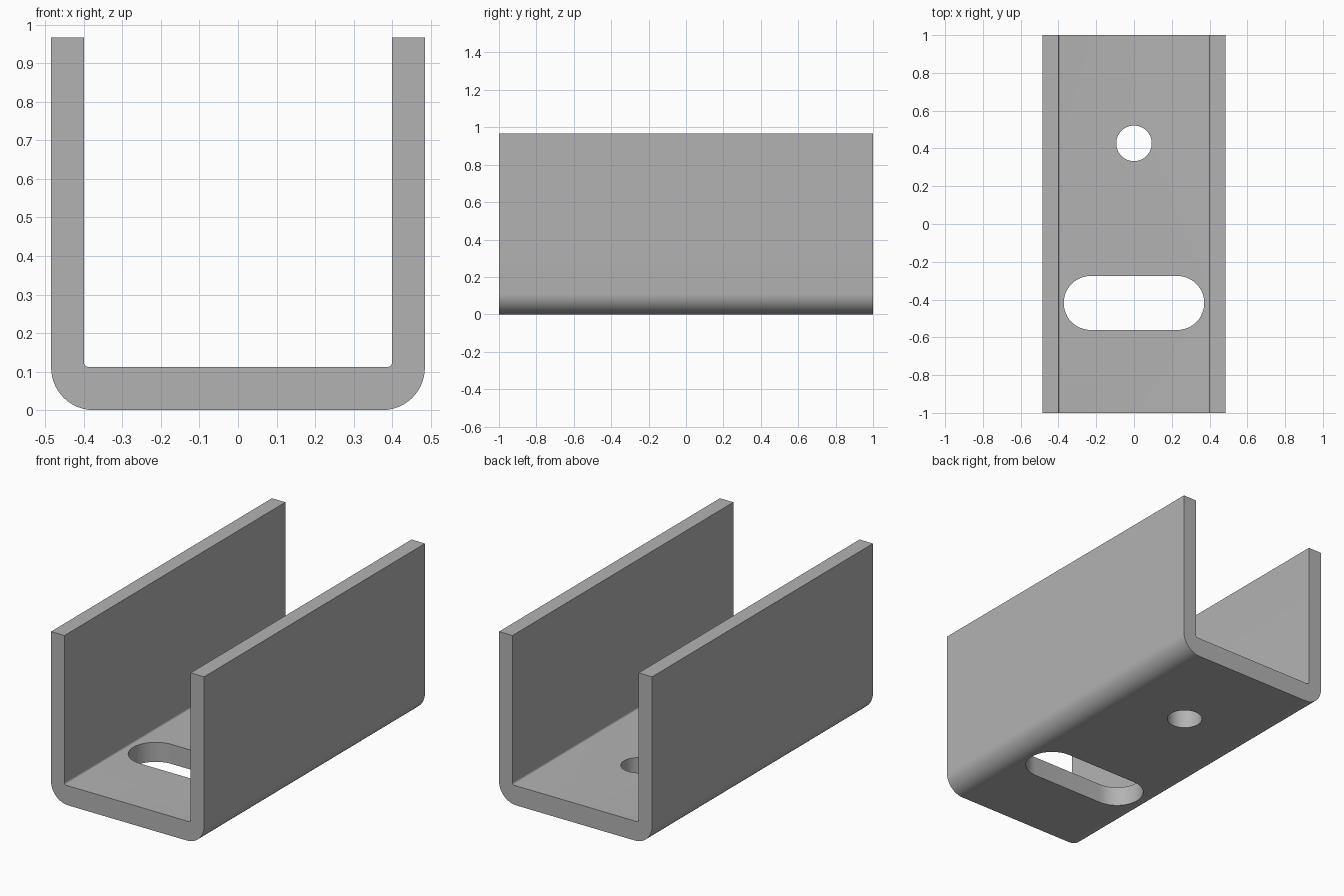
import bpy, bmesh
from math import sin, cos, pi, radians
from mathutils import Vector

cube = bpy.data.objects.get("Cube")
if cube:
    bpy.data.objects.remove(cube, do_unlink=True)

HALF_W, HEIGHT, HALF_L = 0.485, 0.967, 1.0
WALL, FLOOR = 0.085, 0.112
OUTER_R, INNER_R = 0.11, 0.012

steel = bpy.data.materials.new("grey_steel")
steel.use_nodes = True
colour = (0.45, 0.45, 0.45, 1)
steel.diffuse_color = colour
steel.node_tree.nodes["Principled BSDF"].inputs["Base Color"].default_value = colour


def arc(cx, cy, r, start, end, steps):
    """Points along an arc, angles in degrees."""
    angles = [radians(start + (end - start) * i / steps) for i in range(steps + 1)]
    return [(cx + r * cos(a), cy + r * sin(a)) for a in angles]


def extrude(name, points, offset):
    """Solid made by sweeping a closed outline along a vector."""
    bm = bmesh.new()
    face = bm.faces.new([bm.verts.new(p) for p in points])
    swept = bmesh.ops.extrude_face_region(bm, geom=[face])["geom"]
    verts = [v for v in swept if isinstance(v, bmesh.types.BMVert)]
    bmesh.ops.translate(bm, verts=verts, vec=Vector(offset))
    bmesh.ops.recalc_face_normals(bm, faces=bm.faces)
    mesh = bpy.data.meshes.new(name)
    bm.to_mesh(mesh)
    bm.free()
    mesh.materials.append(steel)
    obj = bpy.data.objects.new(name, mesh)
    bpy.context.collection.objects.link(obj)
    return obj


# U-shaped channel: right half of the profile, then mirrored
inner_x = HALF_W - WALL
half = arc(HALF_W - OUTER_R, OUTER_R, OUTER_R, -90, 0, 20)
half += [(HALF_W, HEIGHT), (inner_x, HEIGHT)]
half += arc(inner_x - INNER_R, FLOOR + INNER_R, INNER_R, 0, -90, 6)
profile = half + [(-x, z) for x, z in reversed(half)]
channel = extrude("channel", [(x, -HALF_L, z) for x, z in profile], (0, 2 * HALF_L, 0))


# Round hole and cross slot through the floor
def floor_cutter(name, y, radius, reach):
    outline = arc(reach, y, radius, -90, 90, 24) + arc(-reach, y, radius, 90, 270, 24)
    if reach == 0:
        outline = arc(0, y, radius, 0, 352.5, 47)
    return extrude(name, [(x, py, -0.1) for x, py in outline], (0, 0, 0.4))


bpy.ops.object.select_all(action="DESELECT")
channel.select_set(True)
bpy.context.view_layer.objects.active = channel
for cutter in (floor_cutter("hole_cutter", 0.427, 0.094, 0),
               floor_cutter("slot_cutter", -0.418, 0.143, 0.229)):
    cut = channel.modifiers.new(cutter.name, "BOOLEAN")
    cut.operation = "DIFFERENCE"
    cut.solver = "EXACT"
    cut.object = cutter
    bpy.ops.object.modifier_apply(modifier=cut.name)
    bpy.data.objects.remove(cutter, do_unlink=True)

bpy.ops.object.shade_smooth_by_angle(angle=radians(30))
